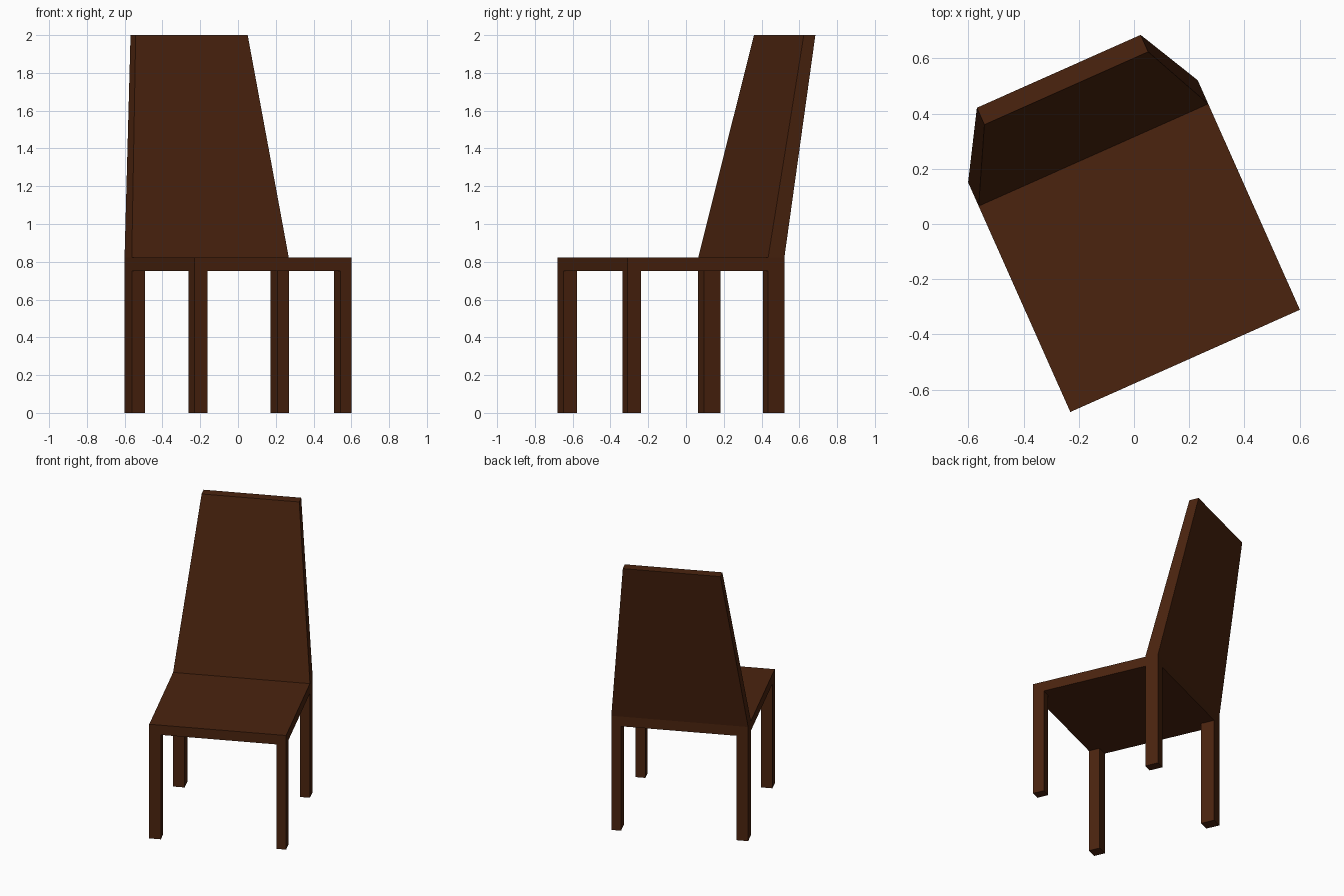
import bpy
import math
from mathutils import Matrix

if "Cube" in bpy.data.objects:
    bpy.data.objects.remove(bpy.data.objects["Cube"])

# The chair is square in its own frame, then turned 24 degrees
TURN = Matrix.Translation((0, -0.08, 0)) @ Matrix.Rotation(math.radians(24), 4, 'Z')
HALF = 0.455          # half of the seat's width and depth
SEAT_LOW, SEAT_TOP = 0.752, 0.822

wood = bpy.data.materials.new("dark brown wood")
wood.diffuse_color = (0.070, 0.0172, 0.0046, 1)
wood.use_nodes = True
wood.node_tree.nodes["Principled BSDF"].inputs["Base Color"].default_value = wood.diffuse_color


def block(name, low, high):
    """Six-sided block between two level rectangles (x0, x1, y0, y1, z)."""
    verts = []
    for x0, x1, y0, y1, z in (low, high):
        verts += [(x0, y0, z), (x1, y0, z), (x1, y1, z), (x0, y1, z)]
    faces = [(3, 2, 1, 0), (4, 5, 6, 7)]
    faces += [(i, (i + 1) % 4, (i + 1) % 4 + 4, i + 4) for i in range(4)]
    mesh = bpy.data.meshes.new(name)
    mesh.from_pydata(verts, [], faces)
    mesh.materials.append(wood)
    obj = bpy.data.objects.new(name, mesh)
    obj.matrix_world = TURN
    bpy.context.collection.objects.link(obj)
    return obj


# Seat
seat = (-HALF, HALF, -HALF, HALF)
block("seat", (*seat, SEAT_LOW), (*seat, SEAT_TOP))

# Legs: the left pair is slightly wider, the back pair slightly deeper
for side, x0, x1 in (("left", -HALF, -HALF + 0.077), ("right", HALF - 0.065, HALF)):
    for end, y0, y1 in (("front", -HALF, -HALF + 0.079), ("back", HALF - 0.094, HALF)):
        block(f"{end}_{side}_leg", (x0, x1, y0, y1, 0), (x0, x1, y0, y1, SEAT_LOW))

# Backrest: leans back and narrows towards the top
block("backrest",
      (-HALF, HALF, HALF - 0.094, HALF, SEAT_TOP),
      (-0.316, 0.333, 0.622, 0.689, 2.0))
